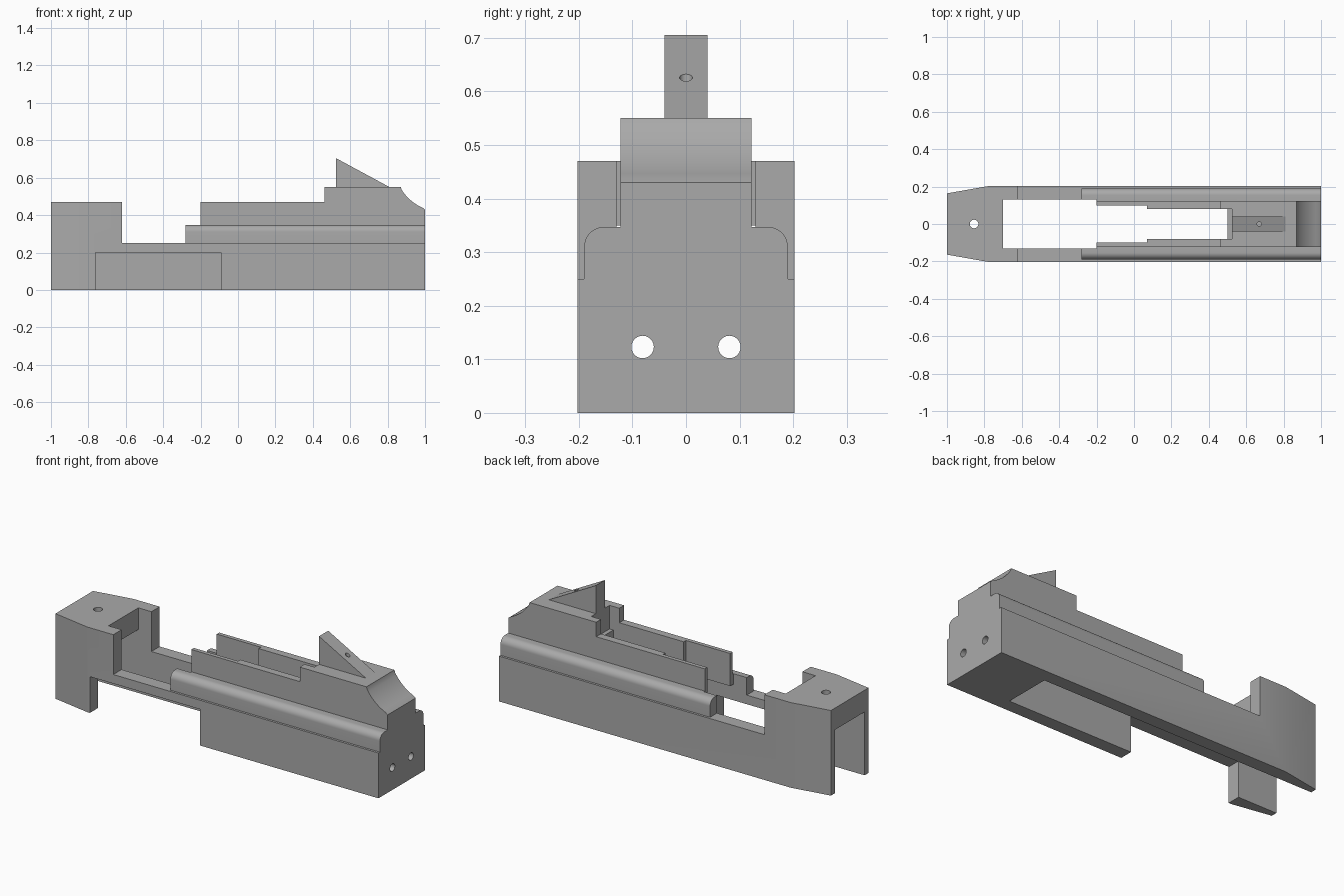
import bpy, bmesh, math
from mathutils import Vector

cube = bpy.data.objects.get("Cube")
if cube:
    bpy.data.objects.remove(cube, do_unlink=True)

grey = bpy.data.materials.new("plain_grey")
grey.use_nodes = True
colour = (0.4, 0.4, 0.4, 1)
grey.diffuse_color = colour
grey.node_tree.nodes["Principled BSDF"].inputs["Base Color"].default_value = colour


def prism(name, points, axis, low, high):
    """Extrude a 2D outline along an axis; the outline uses the other two axes in order."""
    def place(p, d):
        v = list(p)
        v.insert("xyz".index(axis), d)
        return Vector(v)
    bm = bmesh.new()
    face = bm.faces.new([bm.verts.new(place(p, low)) for p in points])
    grown = bmesh.ops.extrude_face_region(bm, geom=[face])["geom"]
    shift = place((0, 0), high - low)
    bmesh.ops.translate(bm, vec=shift, verts=[g for g in grown if isinstance(g, bmesh.types.BMVert)])
    bmesh.ops.recalc_face_normals(bm, faces=bm.faces)
    mesh = bpy.data.meshes.new(name)
    bm.to_mesh(mesh)
    bm.free()
    mesh.materials.append(grey)
    obj = bpy.data.objects.new(name, mesh)
    bpy.context.collection.objects.link(obj)
    return obj


def box(name, x, y, z):
    return prism(name, [(x[0], y[0]), (x[1], y[0]), (x[1], y[1]), (x[0], y[1])], "z", *z)


def arc(cx, cy, r, start, end, steps):
    angles = [math.radians(start + (end - start) * i / steps) for i in range(steps + 1)]
    return [(cx + r * math.cos(a), cy + r * math.sin(a)) for a in angles]


def rod(name, axis, a, b, r, low, high):
    return prism(name, arc(a, b, r, 0, 345, 23), axis, low, high)


def combine(target, tool, operation):
    mod = target.modifiers.new(tool.name, "BOOLEAN")
    mod.operation, mod.solver, mod.object = operation, "EXACT", tool
    bpy.ops.object.select_all(action="DESELECT")
    bpy.context.view_layer.objects.active = target
    target.select_set(True)
    bpy.ops.object.modifier_apply(modifier=mod.name)
    bpy.data.objects.remove(tool, do_unlink=True)


# Long body with the tall end block
body = prism("receiver_body", [(-1, 0), (1, 0), (1, .25), (-.62, .25), (-.62, .47), (-1, .47)],
             "y", -.2025, .2025)

# Rounded shoulder rails on both sides
half = [(.19, .2)] + arc(.153, .31, .037, 0, 90, 10)
shoulders = prism("shoulder_rails", half + [(-y, z) for y, z in reversed(half)], "x", -.28, 1)
combine(body, shoulders, "UNION")

# Stepped upper housing with the concave nose
nose = arc(1.083, .665, .245, 208, 250, 12)
upper = prism("upper_housing", [(-.2, .2), (1, .2), (1, .43)] + nose[-2:0:-1]
              + [(.87, .55), (.463, .55), (.463, .47), (-.2, .47)], "y", -.122, .122)
combine(body, upper, "UNION")

# Inner cavity, top bay, slots and the low opening in the front wall
cuts = [
    box("cavity", (-1.1, .67), (-.13, .13), (-.1, .29)),
    box("end_cavity", (-1.1, -.65), (-.13, .13), (.1, .35)),
    box("top_bay", (-.7, -.2), (-.13, .13), (.1, .8)),
    box("wide_slot", (-.3, .07), (-.1, .1), (.2, .8)),
    box("narrow_slot", (0, .5), (-.08, .08), (.2, .8)),
    box("slot_end", (.4, .523), (-.08, .08), (.42, .8)),
    box("side_opening", (-.763, -.09), (-.3, -.1), (-.1, .2)),
    rod("top_hole", "z", -.855, 0, .023, .2, .6),
]
# Tapered end corners and twin bolt holes
for side in (-1, 1):
    cuts.append(prism("taper", [(-1.05, .155 * side), (-.78, .2025 * side),
                                (-.78, .3 * side), (-1.05, .3 * side)], "z", -.1, .6))
    cuts.append(rod("bolt_hole", "x", .081 * side, .123, .021, .5, 1.1))
for cut in cuts:
    combine(body, cut, "DIFFERENCE")

# Wedge on top with its small hole
wedge = prism("top_wedge", [(.523, .5), (.81, .5), (.81, .55), (.523, .705)], "y", -.04, .04)
combine(wedge, rod("wedge_hole", "z", .67, 0, .012, .58, .8), "DIFFERENCE")
combine(body, wedge, "UNION")

bpy.ops.object.select_all(action="DESELECT")
bpy.context.view_layer.objects.active = body
body.select_set(True)
bpy.ops.object.shade_smooth_by_angle(angle=math.radians(25))
